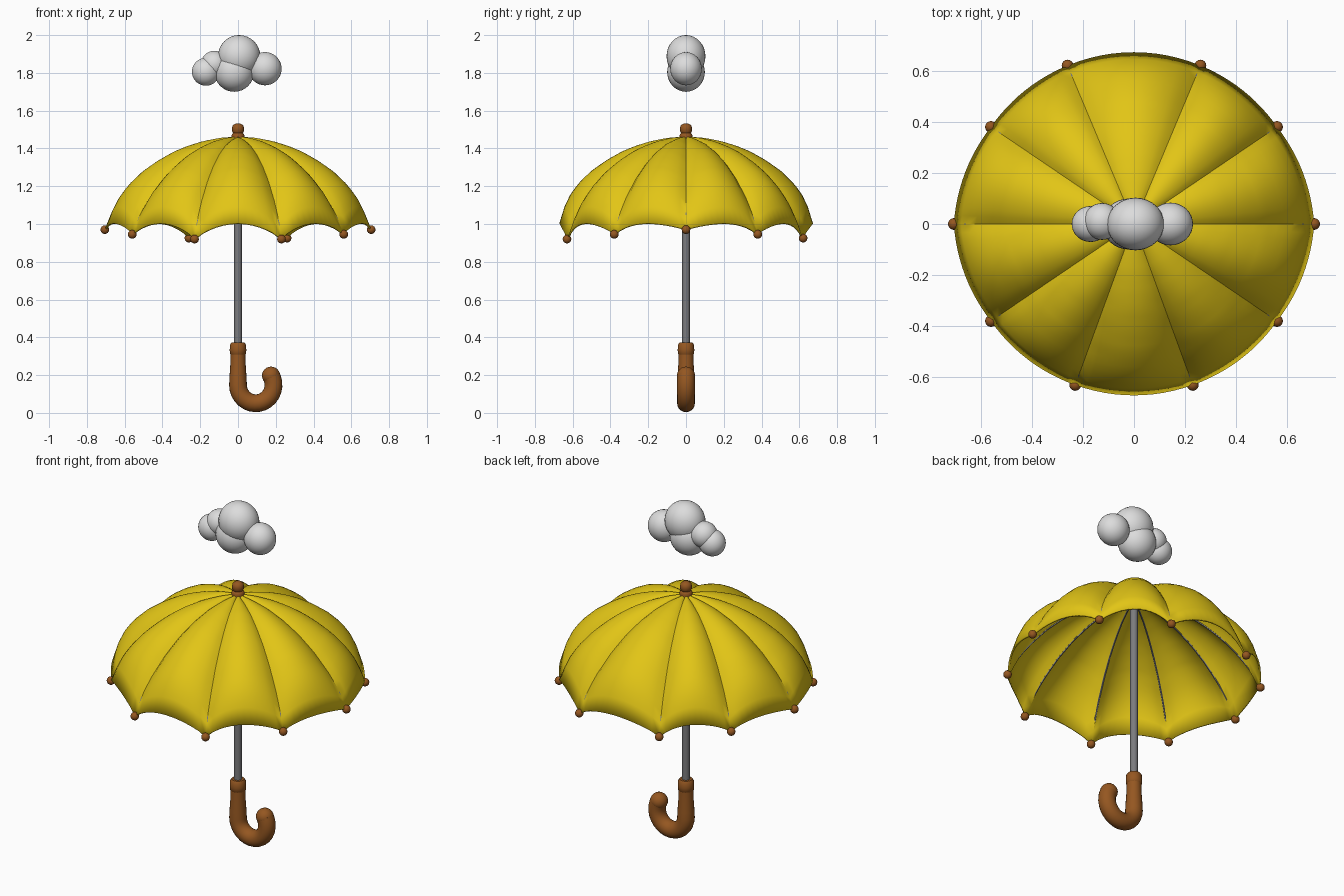
import bpy, bmesh, math
from mathutils import Vector

if "Cube" in bpy.data.objects:
    bpy.data.objects.remove(bpy.data.objects["Cube"])


def material(name, rgb):
    m = bpy.data.materials.new(name)
    m.diffuse_color = (*rgb, 1)
    m.use_nodes = True
    m.node_tree.nodes["Principled BSDF"].inputs["Base Color"].default_value = m.diffuse_color
    return m


YELLOW = material("canopy yellow", (0.76, 0.56, 0.008))
BROWN = material("wood brown", (0.30, 0.095, 0.015))
GREY = material("metal grey", (0.20, 0.20, 0.21))
WHITE = material("cloud white", (0.72, 0.72, 0.72))


def finish(name, bm, mat, smooth=True):
    bmesh.ops.recalc_face_normals(bm, faces=bm.faces)
    me = bpy.data.meshes.new(name)
    for f in bm.faces:
        f.smooth = smooth
    bm.to_mesh(me)
    bm.free()
    me.materials.append(mat)
    ob = bpy.data.objects.new(name, me)
    bpy.context.collection.objects.link(ob)
    return ob


def ball(name, c, r, mat, seg=32, scale=(1, 1, 1)):
    bm = bmesh.new()
    bmesh.ops.create_uvsphere(bm, u_segments=seg, v_segments=seg // 2, radius=r)
    bmesh.ops.scale(bm, vec=scale, verts=bm.verts)
    bmesh.ops.translate(bm, vec=c, verts=bm.verts)
    return finish(name, bm, mat)


def lathe(name, profile, mat, seg=24):
    bm = bmesh.new()
    rings = [[bm.verts.new((r * math.cos(2 * math.pi * i / seg),
                            r * math.sin(2 * math.pi * i / seg), z))
              for i in range(seg)] for r, z in profile]
    for a, b in zip(rings, rings[1:]):
        for i in range(seg):
            j = (i + 1) % seg
            bm.faces.new((a[i], a[j], b[j], b[i]))
    bm.faces.new(rings[0])
    bm.faces.new(rings[-1])
    return finish(name, bm, mat)


def tube(name, pts, radii, mat, seg=20):
    # pts lie in a vertical plane; rings are built across the path
    bm = bmesh.new()
    pts = [Vector(p) for p in pts]
    side = (pts[1] - pts[0]).cross(pts[-1] - pts[0]).normalized()
    rings = []
    for k, p in enumerate(pts):
        t = (pts[min(k + 1, len(pts) - 1)] - pts[max(k - 1, 0)]).normalized()
        n = t.cross(side).normalized()
        rings.append([bm.verts.new(p + radii[k] * (
            math.cos(2 * math.pi * i / seg) * side + math.sin(2 * math.pi * i / seg) * n))
            for i in range(seg)])
    for a, b in zip(rings, rings[1:]):
        for i in range(seg):
            j = (i + 1) % seg
            bm.faces.new((a[i], a[j], b[j], b[i]))
    bm.faces.new(rings[0])
    bm.faces.new(rings[-1])
    return finish(name, bm, mat)


def interp(table, f):
    for (a, u), (b, v) in zip(table, table[1:]):
        if f <= b:
            return u + (v - u) * (f - a) / (b - a)
    return table[-1][1]


# Canopy: ten gores bulging between the ribs
TIPS = [(.705, 0, .97), (.56, .38, .945), (.26, .62, .925), (-.26, .62, .925), (-.56, .38, .945),
        (-.705, 0, .97), (-.56, -.38, .945), (-.23, -.63, .92), (.23, -.63, .92), (.56, -.38, .945)]
RIB = [(0, 0), (.14, .02), (.28, .07), (.42, .155), (.56, .27), (.70, .425),
       (.845, .635), (.93, .80), (1, 1)]
MID = [(0, 0), (.14, .014), (.275, .052), (.40, .108), (.506, .172), (.62, .265),
       (.744, .39), (.84, .525), (.908, .65), (.96, .81), (1, 1)]
POLAR = [(math.atan2(y, x) % (2 * math.pi), math.hypot(x, y), z) for x, y, z in TIPS]
STEPS, ROWS, TOP = 12, 24, 1.455


def canopy_point(k, t, f):
    a0, r0, z0 = POLAR[k % 10]
    a1, r1, z1 = POLAR[(k + 1) % 10]
    if a1 < a0:
        a1 += 2 * math.pi
    a, r, zt = a0 + (a1 - a0) * t, r0 + (r1 - r0) * t, z0 + (z1 - z0) * t
    s = max(math.sin(math.pi * t), 0) ** 0.75
    zr = TOP - (TOP - zt) * interp(RIB, f)
    zm = TOP + .008 - (TOP + .008 - 1.003) * interp(MID, f)
    return Vector((r * f * math.cos(a), r * f * math.sin(a), zr + (zm - zr) * s))


bm = bmesh.new()
apex = bm.verts.new((0, 0, TOP + .004))
rows = [[bm.verts.new(canopy_point(k, i / STEPS, j / ROWS))
         for k in range(10) for i in range(STEPS)] for j in range(1, ROWS + 1)]
n = 10 * STEPS
for i in range(n):
    j = (i + 1) % n
    bm.faces.new((apex, rows[0][i], rows[0][j]))
    for a, b in zip(rows, rows[1:]):
        bm.faces.new((a[i], b[i], b[j], a[j]))
canopy = finish("canopy", bm, YELLOW)
sol = canopy.modifiers.new("thickness", 'SOLIDIFY')
sol.thickness = 0.01
sol.offset = -1

# Ribs under the canopy and their end caps
for k, tip in enumerate(TIPS):
    path = [canopy_point(k, 0, .04 + .95 * j / 16) - Vector((0, 0, .011)) for j in range(17)]
    tube(f"rib_{k + 1}", path, [.005] * 17, GREY, 6)
    ball(f"rib_cap_{k + 1}", tip, .023, BROWN, 16)

# Shaft, hub and finial
lathe("shaft", [(.021, .33), (.021, 1.45)], GREY, 12)
lathe("hub", [(.03, 1.415), (.035, 1.42), (.035, 1.45), (.03, 1.455)], BROWN)
lathe("finial", [(.034, 1.44), (.035, 1.468), (.030, 1.477), (.025, 1.481), (.031, 1.49),
                 (.032, 1.507), (.028, 1.521), (.017, 1.530), (.005, 1.533)], BROWN)

# Hooked handle with rounded end
lathe("handle_collar", [(.036, .305), (.043, .313), (.044, .335), (.042, .362), (.034, .373)], BROWN)
path = [(0, 0, .32), (0, 0, .25), (0, 0, .19)]
for i in range(17):
    a = math.pi + math.radians(200) * i / 16
    path.append((.094 + .094 * math.cos(a), 0, .148 + .097 * math.sin(a)))
path.append((.176, 0, .197))
tube("handle", path, [.039, .041, .045] + [.047] * 18, BROWN)
ball("handle_end", (.175, 0, .197), .048, BROWN, 24)

# Cloud of overlapping puffs
PUFFS = [(.006, 0, 1.888, .112, .92), (-.02, 0, 1.805, .105, .95), (.143, 0, 1.822, .088, .95),
         (-.17, 0, 1.806, .074, .95), (-.125, .01, 1.845, .072, 1)]
for i, (x, y, z, r, d) in enumerate(PUFFS):
    ball(f"cloud_puff_{i + 1}", (x, y, z), r, WHITE, 32, (1, d, 1))

for ob in list(bpy.context.collection.objects):
    ob.select_set(True)
    bpy.context.view_layer.objects.active = ob
bpy.ops.object.shade_smooth_by_angle(angle=math.radians(40))
